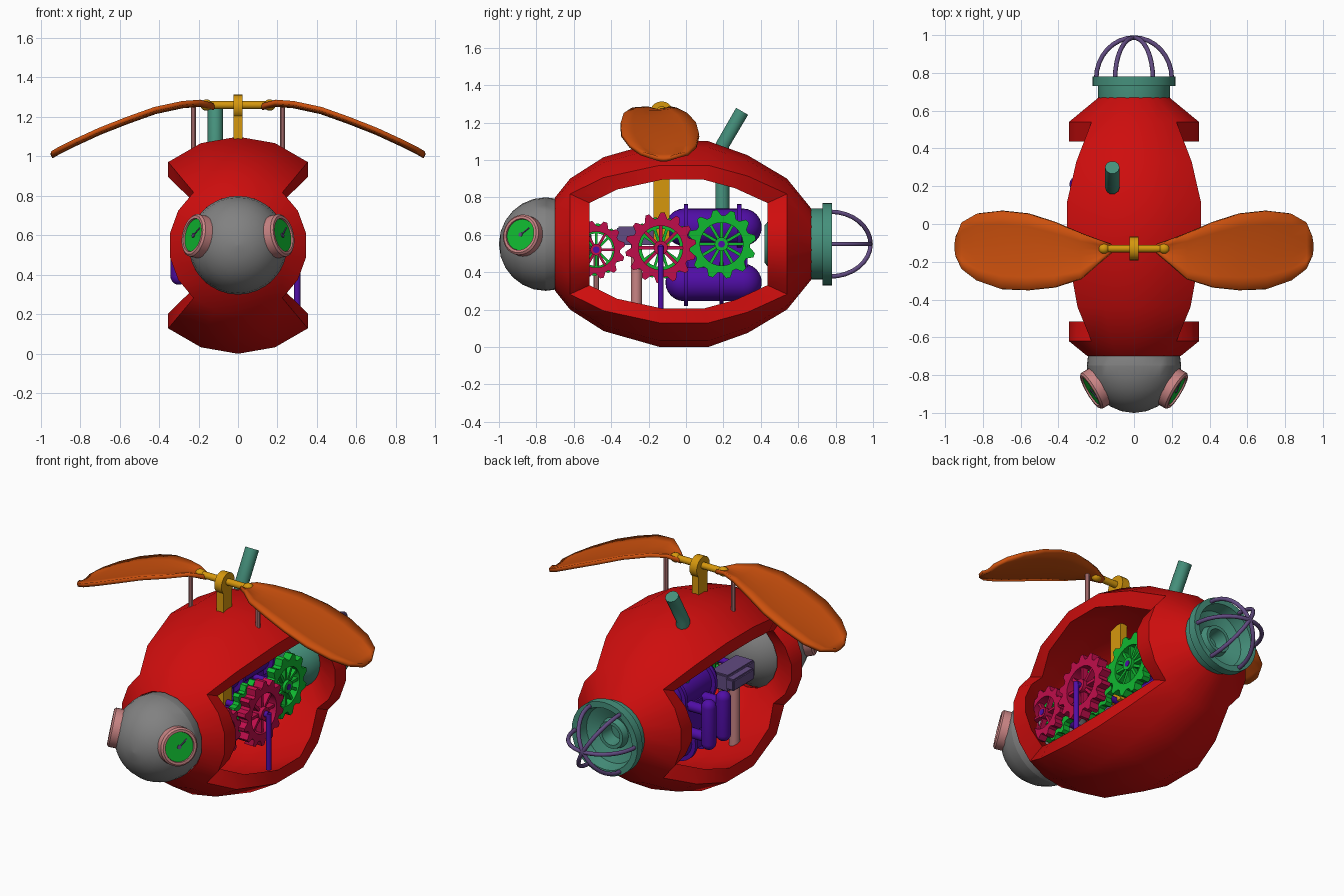
import bpy, bmesh
from math import sin, cos, pi, radians
from mathutils import Vector, Matrix

if "Cube" in bpy.data.objects:
    bpy.data.objects.remove(bpy.data.objects["Cube"])

COLOURS = {
    "red": (.62, .004, .004), "grey": (.22, .22, .22), "teal": (.06, .28, .2),
    "pink": (.58, .23, .23), "green": (.005, .48, .03), "crimson": (.52, .004, .07),
    "violet": (.08, .004, .38), "mauve": (.12, .07, .22), "yellow": (.67, .31, .004),
    "orange": (.6, .08, .004)}
MATS = {}
for key, rgb in COLOURS.items():
    m = bpy.data.materials.new(key)
    m.use_nodes = True
    m.diffuse_color = (*rgb, 1)
    m.node_tree.nodes["Principled BSDF"].inputs["Base Color"].default_value = (*rgb, 1)
    MATS[key] = m


def finish(name, bm, mat, angle=32):
    bmesh.ops.recalc_face_normals(bm, faces=bm.faces)
    me = bpy.data.meshes.new(name)
    bm.to_mesh(me)
    bm.free()
    me.materials.append(MATS[mat])
    for p in me.polygons:
        p.use_smooth = True
    me.set_sharp_from_angle(angle=radians(angle))
    ob = bpy.data.objects.new(name, me)
    bpy.context.collection.objects.link(ob)
    return ob


def lathe(name, origin, axis, profile, mat, n=24):
    """Spin (distance, radius) pairs around an axis, closing both ends."""
    bm = bmesh.new()
    rings = [[bm.verts.new((r * cos(2 * pi * k / n), r * sin(2 * pi * k / n), d))
              for k in range(n)] for d, r in profile]
    for a, b in zip(rings, rings[1:]):
        for k in range(n):
            j = (k + 1) % n
            bm.faces.new((a[k], a[j], b[j], b[k]))
    bm.faces.new(rings[0])
    bm.faces.new(rings[-1])
    rot = Vector(axis).to_track_quat('Z', 'Y').to_matrix().to_4x4()
    bm.transform(Matrix.Translation(origin) @ rot)
    return finish(name, bm, mat)


def rod(name, a, b, r, mat, n=16):
    axis = Vector(b) - Vector(a)
    return lathe(name, a, axis, [(0, r), (axis.length, r)], mat, n)


def capsule(name, a, b, r, mat, n=24):
    axis = Vector(b) - Vector(a)
    steps = [pi / 2 * (i + .05) / 6.05 for i in range(7)]
    prof = [(r - r * cos(t), r * sin(t)) for t in steps]
    prof += [(axis.length - d, q) for d, q in reversed(prof)]
    return lathe(name, a, axis, prof, mat, n)


def box(name, centre, size, mat, bevel=0):
    bm = bmesh.new()
    bmesh.ops.create_cube(bm, size=1)
    bm.transform(Matrix.Translation(centre) @ Matrix.Diagonal((*size, 1)))
    if bevel:
        bmesh.ops.bevel(bm, geom=bm.edges[:], offset=bevel, segments=2, affect='EDGES')
    return finish(name, bm, mat)


def tube(name, pts, r, mat):
    cu = bpy.data.curves.new(name, 'CURVE')
    cu.dimensions, cu.bevel_depth, cu.bevel_resolution = '3D', r, 3
    cu.use_fill_caps = True
    sp = cu.splines.new('POLY')
    sp.points.add(len(pts) - 1)
    for q, p in zip(sp.points, pts):
        q.co = (*p, 1)
    cu.materials.append(MATS[mat])
    ob = bpy.data.objects.new(name, cu)
    bpy.context.collection.objects.link(ob)


def gear(name, x, y, z, tip, teeth, thick, mat, spokes=8):
    """Toothed ring with spokes and a hub, facing along x."""
    bm = bmesh.new()
    root, hole, n = tip * .83, tip * .62, teeth * 4
    ring = []
    for k in range(n):
        a = 2 * pi * k / n
        r = tip if k % 4 in (1, 2) else root
        ring.append([bm.verts.new((0, q * cos(a), q * sin(a))) for q in (hole, r)])
    for k in range(n):
        a, b = ring[k], ring[(k + 1) % n]
        bm.faces.new((a[0], a[1], b[1], b[0]))
    new = bmesh.ops.extrude_face_region(bm, geom=bm.faces[:])["geom"]
    bmesh.ops.translate(bm, vec=(thick, 0, 0),
                        verts=[v for v in new if isinstance(v, bmesh.types.BMVert)])
    for k in range(spokes):
        m = (Matrix.Translation((thick / 2, 0, 0)) @ Matrix.Rotation(2 * pi * k / spokes, 4, 'X')
             @ Matrix.Translation((0, tip * .36, 0))
             @ Matrix.Diagonal((thick * .6, tip * .64, tip * .09, 1)))
        bmesh.ops.create_cube(bm, size=1, matrix=m)
    bmesh.ops.create_cone(bm, cap_ends=True, segments=16, radius1=tip * .2, radius2=tip * .2,
                          depth=thick * 1.3, matrix=Matrix.Translation((thick / 2, 0, 0))
                          @ Matrix.Rotation(pi / 2, 4, 'Y'))
    bm.transform(Matrix.Translation((x, y, z)))
    finish(name, bm, mat)


# Hull: faceted shell with a large opening on each side
RINGS = [(-.70, .25), (-.62, .35), (-.44, .465), (-.14, .55),
         (.12, .55), (.33, .475), (.54, .35), (.67, .19)]
SEG, MID = 18, Vector((0, -.04, .55))
bm = bmesh.new()
outer, inner = {}, {}
for i, (y, r) in enumerate(RINGS):
    for k in range(SEG):
        a = 2 * pi * k / SEG
        p = Vector((r * sin(a), y, .55 + r * cos(a)))
        rim = 1 <= i <= 6 and k % 9 in range(2, 8)
        q = MID + (p - MID) * .82
        if rim:
            q.x = p.x
        outer[i, k], inner[i, k] = bm.verts.new(p), bm.verts.new(q)
twin = {outer[c]: inner[c] for c in outer}
for i in range(len(RINGS) - 1):
    for k in range(SEG):
        if 1 <= i <= 5 and k % 9 in range(2, 7):
            continue
        j = (k + 1) % SEG
        quad = [(i, k), (i, j), (i + 1, j), (i + 1, k)]
        bm.faces.new([outer[c] for c in quad])
        bm.faces.new([inner[c] for c in reversed(quad)])
for e in [e for e in bm.edges if e.is_boundary and e.verts[0] in twin]:
    a, b = e.verts
    bm.faces.new((a, b, twin[b], twin[a]))
bmesh.ops.delete(bm, geom=[v for v in bm.verts if not v.link_faces], context='VERTS')
finish("hull", bm, "red")

# Nose and the two gauge eyes
capsule("nose", (0, -1, .55), (0, -.5, .55), .25, "grey", 32)
for s, side in ((1, "left"), (-1, "right")):
    n = Vector((s * .84, -.5, .19)).normalized()
    c = Vector((0, -.75, .55)) + n * .19
    lathe(side + "_gauge_rim", c, n, [(0, .11), (.075, .11), (.085, .1), (.085, .086),
                                      (.07, .084)], "pink", 28)
    face = c + n * .072
    lathe(side + "_gauge_face", face, n, [(0, .084), (.004, .084)], "green", 28)
    across = Vector((0, 0, 1)).cross(n).normalized()
    hand = (across * .8 + n.cross(across) * .6).normalized()
    rod(side + "_gauge_needle", face + n * .005, face + n * .005 + hand * .06, .004, "mauve", 6)
    lathe(side + "_gauge_pin", face, n, [(0, .012), (.009, .012)], "mauve", 10)

# Tail nozzle with wire guard
lathe("tail_nozzle", (0, 0, .55), (0, 1, 0),
      [(.42, .1), (.47, .16), (.56, .19), (.73, .19), (.73, .22), (.78, .22), (.78, .185),
       (.71, .17), (.68, .09), (.72, .08), (.72, .06), (.64, .05)], "teal", 32)
for w in range(3):
    t = w * pi / 3
    tube(f"guard_wire_{w}", [(.2 * cos(u) * cos(t), .77 + .217 * sin(u), .55 + .2 * cos(u) * sin(t))
                             for u in [pi * k / 16 for k in range(17)]], .012, "mauve")

# Chimney
tube("chimney", [(-.115, .195, .6), (-.115, .195, 1.08), (-.115, .3, 1.26)], .039, "teal")

# Rotor mast, crossbar and blades
box("mast", (0, -.13, .88), (.045, .085, .72), "yellow")
rod("mast_eye", (-.024, -.13, 1.25), (.024, -.13, 1.25), .063, "yellow", 20)
rod("crossbar", (-.17, -.13, 1.26), (.17, -.13, 1.26), .02, "yellow")
BLADE = [(.12, -.15, -.11, 1.245), (.19, -.21, -.085, 1.262), (.28, -.29, -.05, 1.255),
         (.42, -.335, .01, 1.225), (.56, -.35, .055, 1.175), (.7, -.345, .07, 1.12),
         (.83, -.3, .055, 1.06), (.91, -.24, .01, 1.02), (.945, -.17, -.07, 1.0)]
for s, side in ((1, "left"), (-1, "right")):
    bm = bmesh.new()
    rows = []
    for x, front, back, z in BLADE:
        rows.append([bm.verts.new((s * x, front + (back - front) * t / 6, z + .015 * (t / 3 - 1) ** 2))
                     for t in range(7)])
    for a, b in zip(rows, rows[1:]):
        for t in range(6):
            bm.faces.new((a[t], a[t + 1], b[t + 1], b[t]))
    blade = finish(side + "_blade", bm, "orange", 40)
    mod = blade.modifiers.new("thickness", 'SOLIDIFY')
    mod.thickness, mod.offset = .022, 0
    capsule(side + "_bar_knob", (s * .13, -.13, 1.26), (s * .19, -.13, 1.26), .028, "yellow", 16)
    rod(side + "_blade_strut", (s * .225, -.13, .95), (s * .225, -.13, 1.25), .013, "pink", 10)

# Gear train on the left side
gear("front_gear", .2, -.48, .52, .155, 12, .05, "crimson", 6)
gear("front_back_gear", .13, -.48, .52, .14, 10, .04, "green", 8)
gear("middle_gear", .21, -.135, .53, .19, 14, .06, "crimson", 8)
gear("middle_back_gear", .14, -.135, .53, .165, 12, .04, "green", 10)
gear("rear_gear", .15, .19, .55, .185, 12, .05, "green", 12)
for y, z, x in ((-.48, .52, .26), (-.135, .53, .3), (.19, .55, .21)):
    rod("gear_axle", (-.08, y, z), (x, y, z), .018, "violet")
rod("crank_rod", (.3, -.135, .2), (.3, -.135, .54), .016, "violet")

# Engine tanks, bands and side pipes
for z, name, bands in ((.64, "upper", (0, .285)), (.345, "lower", (0, .19))):
    capsule(name + "_tank", (-.08, -.11, z), (-.08, .405, z), .1, "violet")
    for y in bands:
        rod(name + "_band", (-.08, y - .011, z), (-.08, y + .011, z), .125, "violet", 24)
box("engine_block", (-.1, .15, .5), (.16, .36, .2), "violet", .01)
for y in (.07, .21):
    capsule("side_pipe", (-.3, y, .35), (-.3, y, .65), .042, "violet", 16)
    for z in (.42, .58):
        rod("pipe_arm", (-.3, y, z), (-.12, y, z), .03, "violet")

# Gearbox and its supports
box("gearbox", (-.14, -.24, .595), (.13, .26, .1), "mauve", .008)
box("gearbox_cover", (-.22, -.2, .6), (.06, .2, .07), "mauve", .008)
rod("gearbox_post", (-.14, -.265, .13), (-.14, -.265, .56), .03, "pink")
rod("front_gear_post", (.1, -.48, .24), (.1, -.48, .5), .016, "pink", 10)
